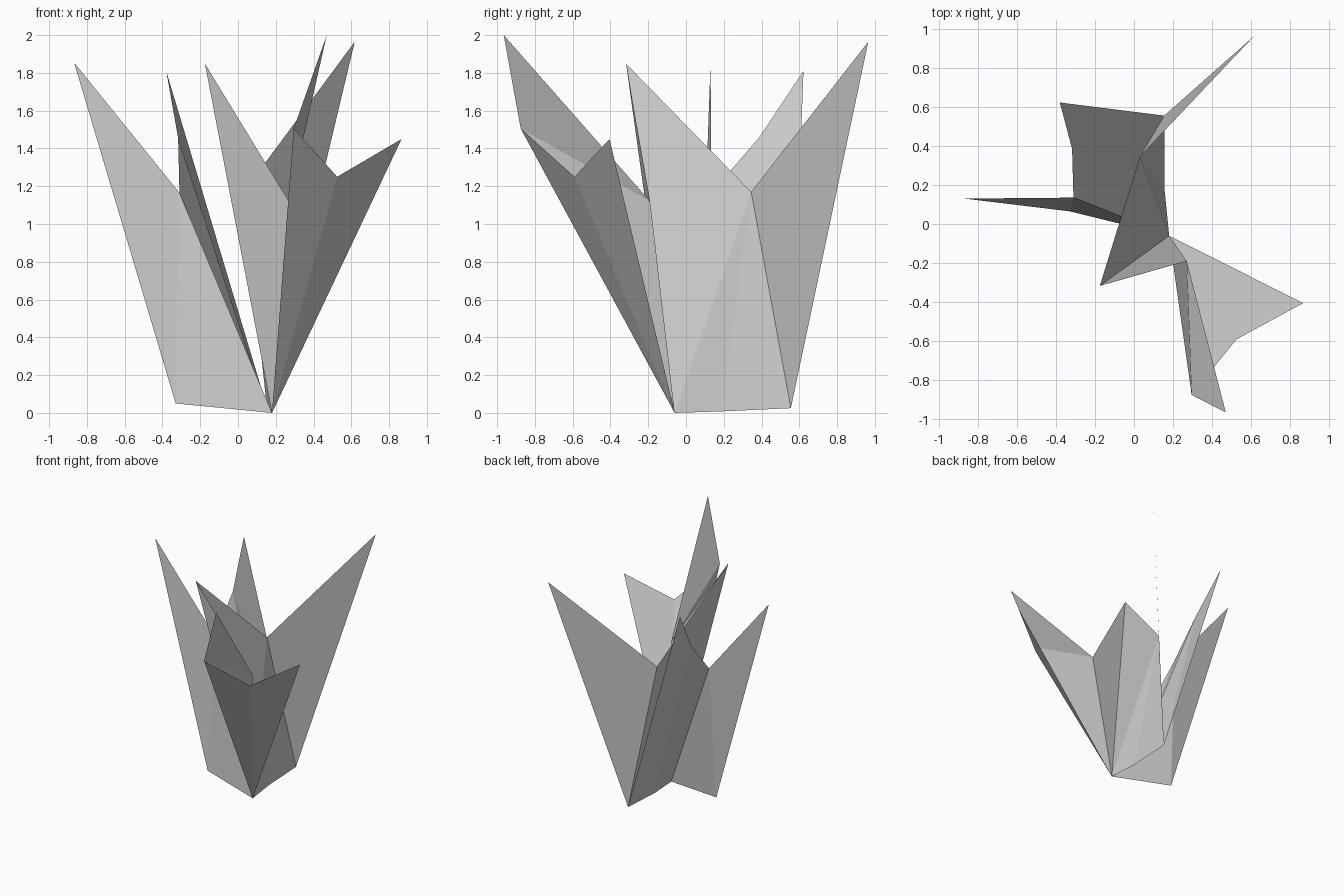
import bpy

if "Cube" in bpy.data.objects:
    bpy.data.objects.remove(bpy.data.objects["Cube"])

# shared corners: the root line where blades meet the ground
root = (0.18, -0.06, 0.0)
mid = (0.155, 0.19, 0.008)
back = (0.155, 0.555, 0.025)
left = (-0.33, 0.065, 0.05)

# notches between the blades
notch_left = (-0.31, 0.135, 1.165)
notch_back = (-0.317, 0.385, 1.455)
notch_right = (0.03, 0.345, 1.17)
notch_mid = (0.27, -0.19, 1.12)
notch_front = (0.295, -0.875, 1.505)
notch_side = (0.525, -0.59, 1.25)

# blade tips
tip_left = (-0.868, 0.13, 1.855)
tip_back_left = (-0.38, 0.622, 1.81)
tip_back_right = (0.618, 0.965, 1.965)
tip_middle = (-0.175, -0.317, 1.848)
tip_front = (0.47, -0.965, 2.0)
tip_right = (0.866, -0.405, 1.45)


def blade(name, *tris):
    """Thin folded sheet made of flat triangles sharing corners."""
    verts = list(dict.fromkeys(p for t in tris for p in t))
    mesh = bpy.data.meshes.new(name)
    mesh.from_pydata(verts, [], [[verts.index(p) for p in t] for t in tris])
    mesh.update()
    obj = bpy.data.objects.new(name, mesh)
    bpy.context.collection.objects.link(obj)
    return obj


# left blade
blade("left_blade",
      (root, notch_left, left), (left, notch_left, tip_left))

# broad back blade rising from the root line
blade("back_blade",
      (root, mid, notch_left), (mid, notch_back, notch_left),
      (mid, back, notch_back), (back, tip_back_left, notch_back))

# right wall with its two points
blade("right_blade",
      (root, mid, notch_right), (mid, back, notch_right),
      (back, tip_back_right, notch_right), (root, notch_right, tip_middle))

# folded front blades fanning out from the root
blade("front_blade",
      (root, tip_middle, notch_mid), (root, notch_mid, notch_front),
      (notch_mid, tip_front, notch_front), (root, notch_front, notch_side),
      (root, notch_side, tip_right))
